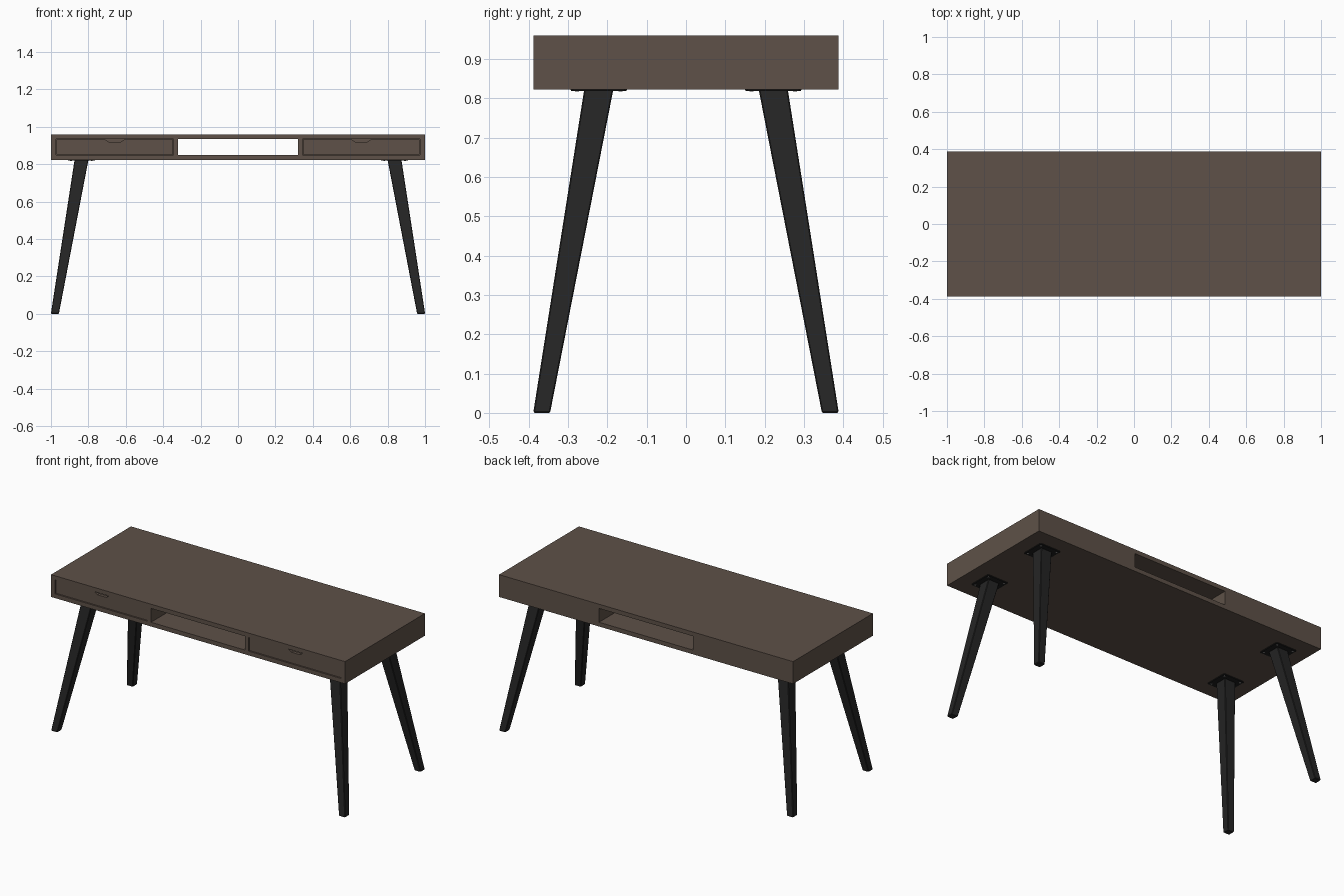
import bpy, bmesh, math
from mathutils import Vector

if "Cube" in bpy.data.objects:
    bpy.data.objects.remove(bpy.data.objects["Cube"])


def material(name, rgb):
    m = bpy.data.materials.new(name)
    m.diffuse_color = (*rgb, 1)
    m.use_nodes = True
    m.node_tree.nodes["Principled BSDF"].inputs["Base Color"].default_value = m.diffuse_color
    return m


WOOD = material("brown wood", (0.112, 0.083, 0.065))
BLACK = material("black leg", (0.018, 0.018, 0.018))
PLATE = material("black metal", (0.012, 0.012, 0.012))
STEEL = material("screw steel", (0.35, 0.35, 0.35))


def finish(name, bm, mat):
    bmesh.ops.recalc_face_normals(bm, faces=bm.faces[:])
    me = bpy.data.meshes.new(name)
    bm.to_mesh(me)
    bm.free()
    me.materials.append(mat)
    ob = bpy.data.objects.new(name, me)
    bpy.context.collection.objects.link(ob)
    return ob


def loft(name, rings, mat):
    """Closed solid through rings of equal point count."""
    bm = bmesh.new()
    vs = [[bm.verts.new(p) for p in r] for r in rings]
    n = len(vs[0])
    for a, b in zip(vs, vs[1:]):
        for i in range(n):
            bm.faces.new((a[i], a[(i + 1) % n], b[(i + 1) % n], b[i]))
    bm.faces.new(vs[0])
    bm.faces.new(vs[-1])
    return finish(name, bm, mat)


def rect(x0, x1, y0, y1, z):
    return [(x0, y0, z), (x1, y0, z), (x1, y1, z), (x0, y1, z)]


def box(name, x, y, z, mat=WOOD):
    return loft(name, [rect(*x, *y, z[0]), rect(*x, *y, z[1])], mat)


D = 0.388               # half depth
Z0, Z1, Z2, Z3 = 0.823, 0.849, 0.934, 0.96
SIDE, DIV0, DIV1 = 0.974, 0.32, 0.344

# Top and bottom boards
box("table_top", (-1, 1), (-D, D), (Z2, Z3))
box("bottom_board", (-1, 1), (-D, D), (Z0, Z1))

for s, side in ((-1, "left"), (1, "right")):
    def span(a, b):
        return tuple(sorted((s * a, s * b)))

    # Carcass: side, divider and back panels
    box(side + "_side_panel", span(SIDE, 1), (-D, D), (Z1, Z2))
    box(side + "_divider", span(DIV0, DIV1), (-D, D), (Z1, Z2))
    box(side + "_back_panel", span(DIV1, SIDE), (D - 0.02, D), (Z1, Z2))

    # Drawer front with a finger notch in its top edge
    g = 0.003
    a, b = span(DIV1 + g, SIDE - g)
    c, zb, zt = s * (DIV1 + SIDE) / 2, Z1 + 0.002, Z2 - 0.002
    prof = [(a, zb), (b, zb), (b, zt), (c + 0.05, zt), (c + 0.03, zt - 0.015),
            (c - 0.03, zt - 0.015), (c - 0.05, zt), (a, zt)]
    yf = -D + 0.006
    loft(side + "_drawer_front",
         [[(x, y, z) for x, z in prof] for y in (yf, yf + 0.02)], WOOD)

    # Drawer tray behind the front
    yb = D - 0.06
    box(side + "_drawer_bottom", (a, b), (yf + 0.02, yb), (zb, zb + 0.008))
    box(side + "_drawer_back", (a, b), (yb - 0.015, yb), (zb + 0.008, zt - 0.015))
    for k, (p, q) in enumerate(((a, a + 0.015), (b - 0.015, b))):
        box(f"{side}_drawer_wall_{k + 1}", (p, q), (yf + 0.02, yb - 0.015),
            (zb + 0.008, zt - 0.015))

    for t, end in ((-1, "front"), (1, "back")):
        tag = f"{end}_{side}"
        top = Vector((s * 0.837, t * 0.222))
        foot = Vector((s * 0.9785, t * 0.3665))

        def ring(p, h, z, c=0.003):
            # Square with slightly chamfered corners
            pts = [(h, -h + c), (h, h - c), (h - c, h), (-h + c, h),
                   (-h, h - c), (-h, -h + c), (-h + c, -h), (h - c, -h)]
            return [(p.x + x, p.y + y, z) for x, y in pts]

        # Splayed tapering leg with a bevelled foot
        loft(tag + "_leg", [ring(foot, 0.0185, 0), ring(foot, 0.0215, 0.004),
                            ring(top, 0.037, Z0 - 0.001)], BLACK)

        # Mounting plate
        loft(tag + "_leg_plate", [ring(top, 0.07, Z0 - 0.004, 0.006),
                                  ring(top, 0.072, Z0, 0.006)], PLATE)

        # Four screw heads in the plate corners
        bm = bmesh.new()
        for i in (-1, 1):
            for j in (-1, 1):
                r = bmesh.ops.create_cone(bm, cap_ends=True, segments=12,
                                          radius1=0.005, radius2=0.005, depth=0.002)
                bmesh.ops.translate(bm, verts=r["verts"],
                                    vec=(top.x + i * 0.055, top.y + j * 0.055, Z0 - 0.0045))
        finish(tag + "_screws", bm, STEEL)
